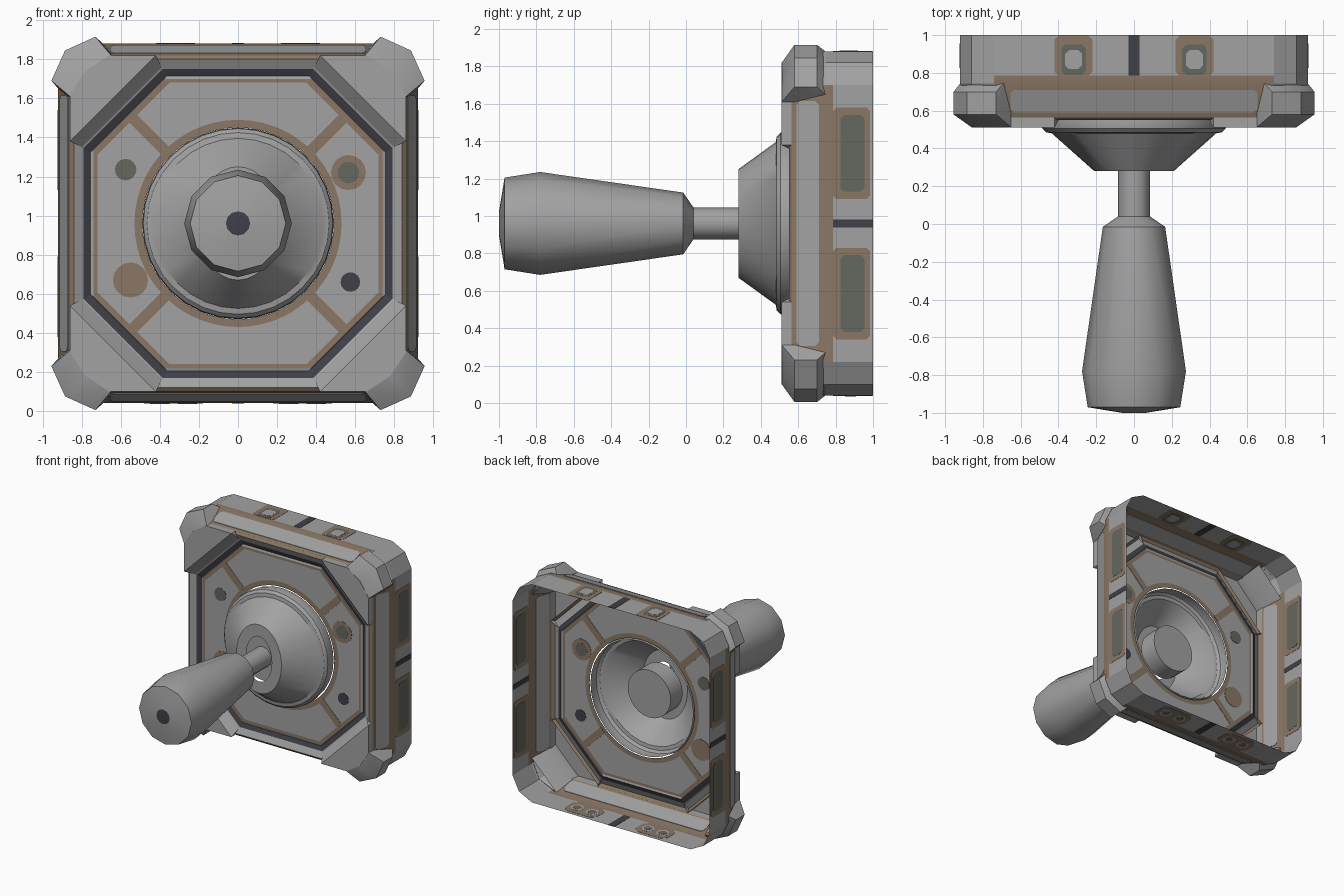
import bpy, bmesh, math

if "Cube" in bpy.data.objects:
    bpy.data.objects.remove(bpy.data.objects["Cube"])

CZ = 0.96  # height of the central axis


def mat(name, rgb):
    m = bpy.data.materials.new(name)
    m.diffuse_color = (*rgb, 1)
    m.use_nodes = True
    m.node_tree.nodes["Principled BSDF"].inputs["Base Color"].default_value = m.diffuse_color
    return m


MATS = [mat("steel grey", (0.36, 0.36, 0.36)),
        mat("worn brown", (0.255, 0.185, 0.13)),
        mat("dark olive grey", (0.13, 0.135, 0.115)),
        mat("near black blue", (0.05, 0.05, 0.065))]
GREY, BROWN, OLIVE, BLACK = range(4)


def finish(bm, name, smooth=None, recalc=True):
    if recalc:
        bmesh.ops.recalc_face_normals(bm, faces=bm.faces)
    me = bpy.data.meshes.new(name)
    bm.to_mesh(me)
    bm.free()
    for m in MATS:
        me.materials.append(m)
    ob = bpy.data.objects.new(name, me)
    bpy.context.collection.objects.link(ob)
    if smooth:
        bpy.ops.object.select_all(action='DESELECT')
        ob.select_set(True)
        bpy.context.view_layer.objects.active = ob
        bpy.ops.object.shade_smooth_by_angle(angle=math.radians(smooth))
    return ob


def loft(name, loops, colours, smooth=None, caps=()):
    """Skin closed loops of (x, z, y) points; one colour index or rule per band."""
    bm = bmesh.new()
    rows = [[bm.verts.new((x, y, z + CZ)) for x, z, y in lp] for lp in loops]
    n = len(rows[0])
    for a, b, col in zip(rows, rows[1:], colours):
        for i in range(n):
            j = (i + 1) % n
            f = bm.faces.new((a[i], a[j], b[j], b[i]))
            f.material_index = col(f) if callable(col) else col
    for idx, col in caps:
        bm.faces.new(rows[idx]).material_index = col
    return finish(bm, name, smooth)


def hull(name, pts, col=GREY, open_back=False, smooth=None):
    bm = bmesh.new()
    for x, y, z in pts:
        bm.verts.new((x, y, z + CZ))
    bmesh.ops.convex_hull(bm, input=bm.verts[:])
    bmesh.ops.recalc_face_normals(bm, faces=bm.faces)
    if open_back:
        bmesh.ops.delete(bm, geom=[f for f in bm.faces if f.normal.y > 0.9], context='FACES')
    for f in bm.faces:
        f.material_index = col
    return finish(bm, name, smooth, recalc=False)


def ellipse(rx, rz, y, n=32):
    return [(rx * math.sin(2 * math.pi * i / n), rz * math.cos(2 * math.pi * i / n), y)
            for i in range(n)]


def turn(a, b, k):
    """Quarter turns about the axis."""
    for _ in range(k):
        a, b = b, -a
    return a, b


def octagon(h, c, y, n=8):
    corners = [p for k in range(4) for p in (turn(-c, h, k), turn(c, h, k))]
    out = []
    for i, (x0, z0) in enumerate(corners):
        x1, z1 = corners[(i + 1) % 8]
        out += [(x0 + (x1 - x0) * t / n, z0 + (z1 - z0) * t / n, y) for t in range(n)]
    return out


def circle_like(loop, r, y):
    return [(x * r / math.hypot(x, z), z * r / math.hypot(x, z), y) for x, z, _ in loop]


# --- housing walls: a thin sheet, open at the back, brown on the sloped sides
def wall_loop(h, c, m, y):
    return [(*p, y) for k in range(4)
            for p in (turn(-c, h, k), turn(c, h, k), turn(m, m, k))]


def straight_brown(f):
    c = f.calc_center_median()
    return BROWN if min(abs(c.x), abs(c.z - CZ)) < 0.3 else GREY


loft("housing_wall",
     [wall_loop(.92, .74, .86, 1.0), wall_loop(.92, .74, .86, .785),
      wall_loop(.92, .74, .86, .745), wall_loop(.86, .66, .79, .565)],
     [GREY, straight_brown, straight_brown], smooth=20)

# --- recessed front face: lip, bevel, dark groove, panel with a round opening
inner = octagon(.72, .35, .585)
loft("front_panel",
     [octagon(.86, .42, .565), octagon(.84, .41, .55), octagon(.79, .385, .575),
      octagon(.755, .365, .59), octagon(.74, .375, .585), inner,
      circle_like(inner, .53, .585), circle_like(inner, .49, .585)],
     [BROWN, GREY, BLACK, GREY, BROWN, GREY, BROWN])

# --- corner guards: front plate with bevel, plus outer knob
for k in range(4):
    def P(a, b, y):
        x, z = turn(a, b, k)
        return (x, y, z)

    def both(a, b, y):
        return [P(a, b, y), P(b, a, y)]
    plate = (both(.42, .86, .51) + both(.66, .86, .51) + [P(.78, .78, .51)]
             + both(.385, .79, .58) + both(.42, .86, .58) + both(.66, .86, .58)
             + [P(.78, .78, .58)])
    hull("corner_plate", plate, open_back=True)
    knob = (both(.65, .86, .512) + [P(.79, .79, .512)]
            + both(.73, .955, .58) + both(.73, .955, .70)
            + [P(.885, .885, .58), P(.885, .885, .70)]
            + both(.69, .92, .745) + [P(.85, .85, .745)] + both(.65, .87, .58))
    hull("corner_knob", knob, open_back=True, smooth=35)


# --- thin plates lying on the four side walls (straddling the sheet)
def side_plate(name, k, u0, u1, y0, y1, col, t, cut=.02):
    pts = []
    for u, y in ((u0 + cut, y0), (u1 - cut, y0), (u1, y0 + cut), (u1, y1 - cut),
                 (u1 - cut, y1), (u0 + cut, y1), (u0, y1 - cut), (u0, y0 + cut)):
        out = .92 if y >= .745 else .86 + (y - .565) / .18 * .06
        for s in (-t, t):
            x, z = turn(u, out + s, k)
            pts.append((x, y, z))
    hull(name, pts, col)


for k in range(4):
    side_plate("slope_panel", k, -.655, .655, .59, .71, GREY, .004)
    side_plate("centre_groove", k, -.03 if k % 2 == 0 else -.022,
               .03 if k % 2 == 0 else .022, .785, .998, BLACK, .002, .002)
    for s in (-1, 1):
        def pad(name, a, b, y0, y1, col, t, cut=.02):
            side_plate(name, k, min(s * a, s * b), max(s * a, s * b), y0, y1, col, t, cut)
        if k % 2:      # left and right: long windows
            pad("window_border", .13, .62, .785, .985, BROWN, .002)
            pad("window", .17, .58, .825, .955, OLIVE, .0035)
        elif k == 0:   # top: small square vents
            pad("vent_border", .22, .42, .785, .997, BROWN, .002)
            pad("vent_frame", .255, .385, .79, .95, OLIVE, .003)
            pad("vent_centre", .275, .365, .82, .92, GREY, .004)
        else:          # bottom: paired sockets
            pad("socket_border", .18, .48, .79, .97, BROWN, .002, .04)
            for c in (.26, .40):
                pad("socket_rim", c - .05, c + .05, .83, .93, GREY, .003, .03)
                pad("socket", c - .03, c + .03, .85, .91, OLIVE, .004, .018)

# --- painted details on the front panel
for sx in (-1, 1):
    for sz in (-1, 1):
        d, w = math.sqrt(.5), .028
        pts = []
        for r in (.52, .762):
            for o in (-w, w):
                for y in (.5825, .5875):
                    pts.append((sx * d * (r + o), y, sz * d * (r - o)))
        hull("panel_spoke", pts, BROWN)


def dot(x, z, r, col, t):
    hull("panel_spot", [(x + px, .585 + s, z + pz) for px, pz, _ in ellipse(r, r, 0, 16)
                        for s in (-t, t)], col)


dot(-.575, .275, .055, OLIVE, .003)
dot(.565, .26, .09, BROWN, .003)
dot(.565, .26, .055, OLIVE, .004)
dot(-.55, -.29, .09, BROWN, .003)
dot(.575, -.30, .05, BLACK, .003)

# --- hollow socket cone with rolled rim and upright oval opening
loft("socket_cone",
     [ellipse(.48, .48, .59), ellipse(.49, .49, .535), ellipse(.485, .485, .505),
      ellipse(.465, .465, .485), ellipse(.435, .435, .48),
      ellipse(.21, .29, .28), ellipse(.12, .19, .28)],
     [GREY] * 6, smooth=35)

# --- pivot drum inside the cone
loft("pivot_drum", [ellipse(.2, .2, .33, 24), ellipse(.2, .2, .49, 24)], [GREY],
     smooth=35, caps=((0, GREY), (1, GREY)))

# --- lever: shaft and tapered grip turned in one piece, dark tip
profile = [(.085, .40), (.085, .04), (.165, -.015), (.275, -.78), (.245, -.97), (.062, -1.0)]
loft("lever_handle", [ellipse(r, r, y, 12) for r, y in profile], [GREY] * 5,
     smooth=32, caps=((0, GREY), (5, BLACK)))
